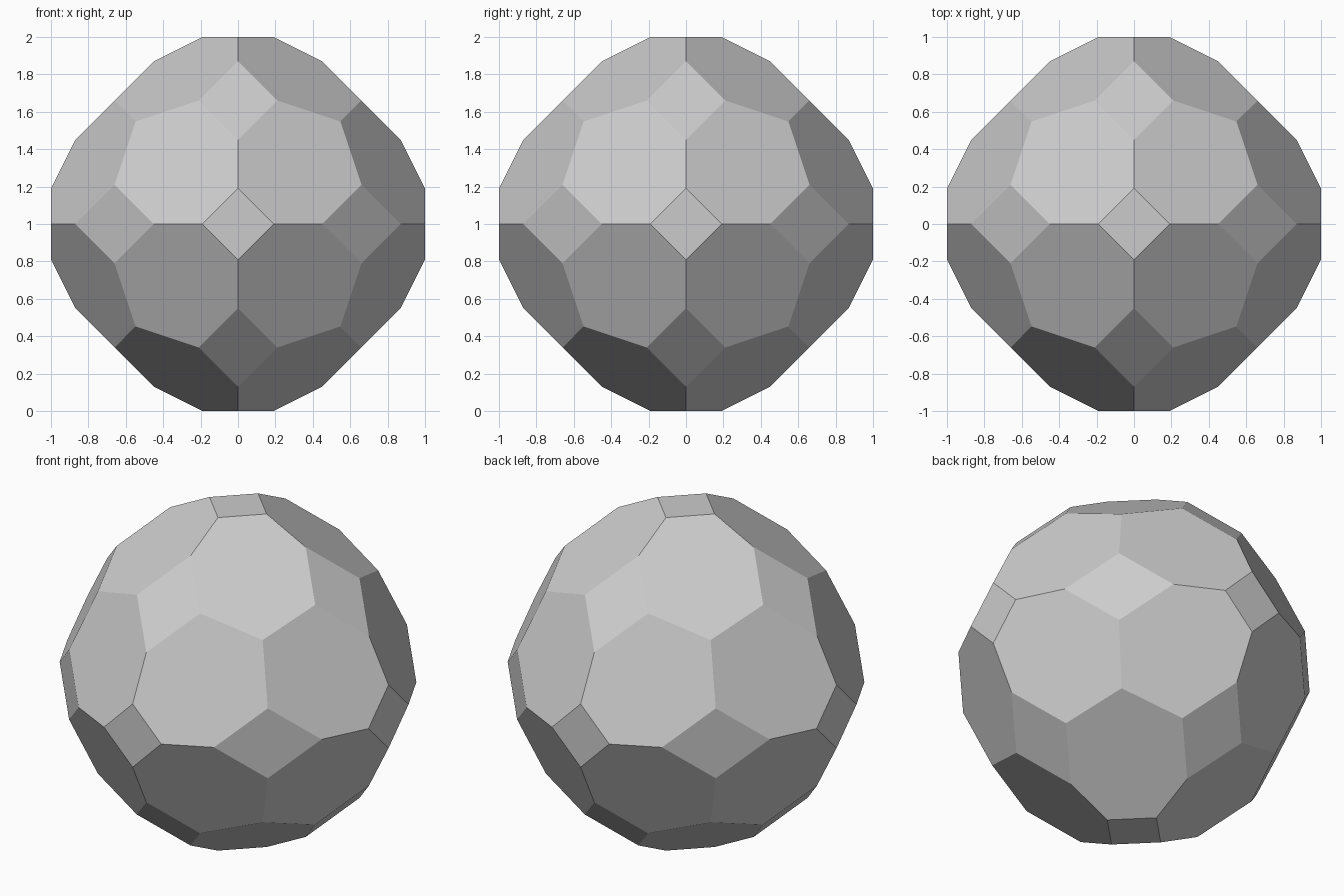
import bpy
import bmesh
from itertools import permutations, product
from math import radians
from mathutils import Vector

if "Cube" in bpy.data.objects:
    bpy.data.objects.remove(bpy.data.objects["Cube"], do_unlink=True)

# One plain grey for the whole solid
grey = bpy.data.materials.new("plain_grey")
grey.use_nodes = True
colour = (0.6, 0.6, 0.6, 1)
grey.diffuse_color = colour
grey.node_tree.nodes["Principled BSDF"].inputs["Base Color"].default_value = colour

# Corner types: square tips, edge ends, diamond sides, three-way corners
CORNERS = [(0, 0.19, 1), (0, 0.45, 0.87), (0.21, 0.66, 0.66), (0.5475, 0.5475, 0.5475)]

# Repeat each corner through all the symmetries of a cube
points = set()
for corner in CORNERS:
    for order in permutations(corner):
        for signs in product((-1, 1), repeat=3):
            points.add(tuple(s * v + 0.0 for s, v in zip(signs, order)))

# Wrap the corners, then merge triangles into squares, diamonds and heptagons
bm = bmesh.new()
for point in sorted(points):
    bm.verts.new(Vector(point) + Vector((0, 0, 1)))
bmesh.ops.convex_hull(bm, input=bm.verts[:])
bmesh.ops.dissolve_limit(bm, angle_limit=radians(3), verts=bm.verts[:], edges=bm.edges[:])
bmesh.ops.recalc_face_normals(bm, faces=bm.faces[:])

mesh = bpy.data.meshes.new("faceted_ball")
bm.to_mesh(mesh)
bm.free()
mesh.materials.append(grey)
ball = bpy.data.objects.new("faceted_ball", mesh)
bpy.context.collection.objects.link(ball)
